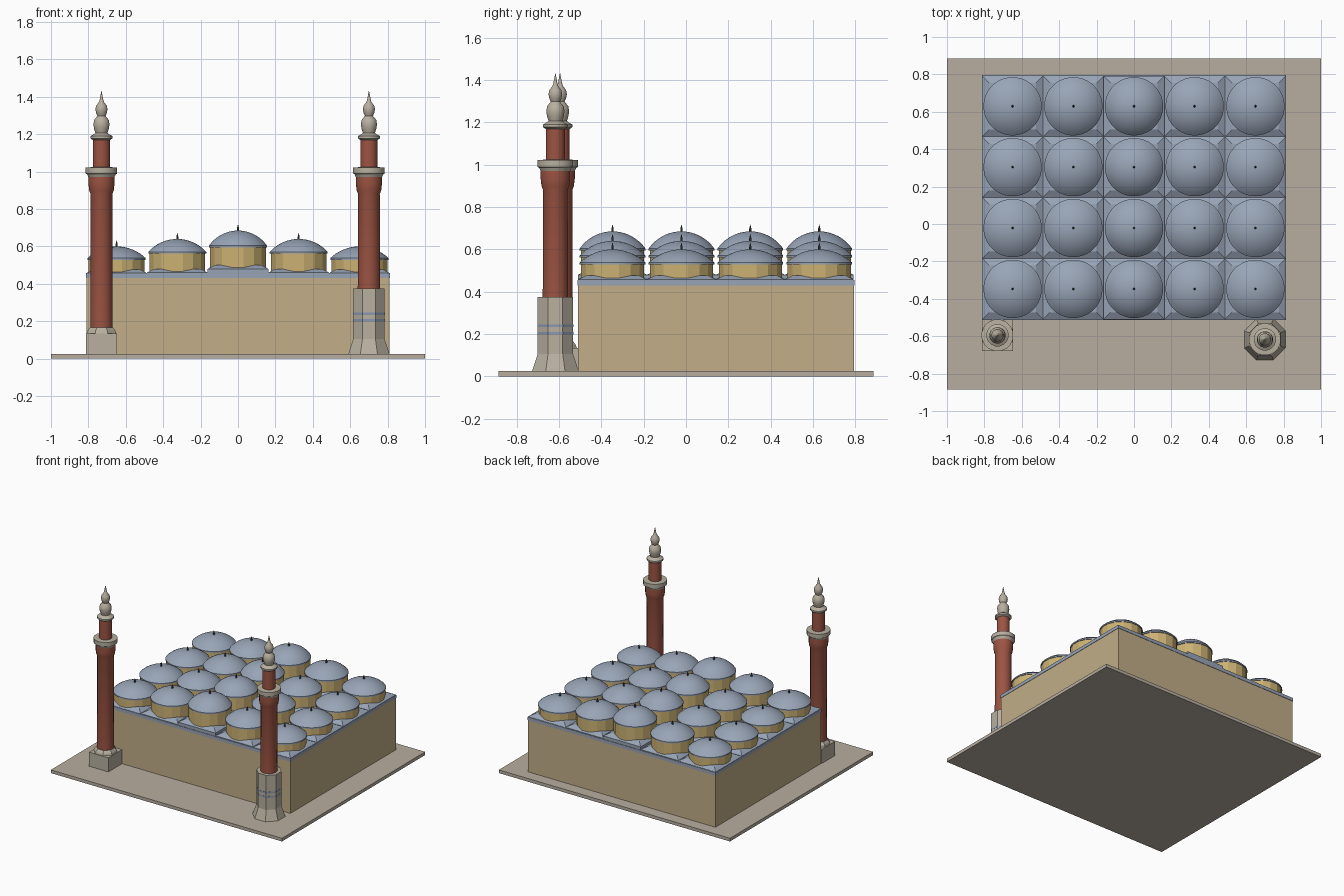
import bpy, bmesh, math

if "Cube" in bpy.data.objects:
    bpy.data.objects.remove(bpy.data.objects["Cube"])


def material(name, rgb):
    m = bpy.data.materials.new(name)
    lin = [(c / 255 / 12.92) if c < 11 else ((c / 255 + 0.055) / 1.055) ** 2.4 for c in rgb]
    m.diffuse_color = (*lin, 1)
    m.use_nodes = True
    m.node_tree.nodes["Principled BSDF"].inputs["Base Color"].default_value = m.diffuse_color
    return m


PAVING = material("paving stone", (184, 174, 160))
WALL = material("sand wall", (194, 174, 136))
DRUM = material("ochre drum", (204, 178, 116))
LEAD = material("lead grey blue", (152, 164, 182))
BRICK = material("red brick", (156, 84, 67))
STONE = material("pale stone", (184, 176, 160))
STRIPE = material("blue stripe", (138, 152, 178))
METAL = material("dark metal", (70, 72, 76))


def finish(name, bm, mat, smooth=None):
    bmesh.ops.recalc_face_normals(bm, faces=bm.faces)
    me = bpy.data.meshes.new(name)
    bm.to_mesh(me)
    bm.free()
    me.materials.append(mat)
    ob = bpy.data.objects.new(name, me)
    bpy.context.collection.objects.link(ob)
    if smooth:
        bpy.context.view_layer.objects.active = ob
        ob.select_set(True)
        bpy.ops.object.shade_smooth_by_angle(angle=math.radians(smooth))
        ob.select_set(False)
    return ob


def box(name, x0, x1, y0, y1, z0, z1, mat):
    bm = bmesh.new()
    bmesh.ops.create_cube(bm, size=1)
    for v in bm.verts:
        v.co = ((x0 + x1) / 2 + v.co.x * (x1 - x0),
                (y0 + y1) / 2 + v.co.y * (y1 - y0),
                (z0 + z1) / 2 + v.co.z * (z1 - z0))
    return finish(name, bm, mat)


def turned(name, cx, cy, profile, sides, mat, smooth=None):
    """Stack of rings from (radius, height) pairs; radius 0 closes to a point.
    Flat sides face the axes."""
    bm = bmesh.new()
    rings = []
    for r, z in profile:
        if r == 0:
            rings.append([bm.verts.new((cx, cy, z))])
        else:
            a = [2 * math.pi * (i + 0.5) / sides for i in range(sides)]
            rings.append([bm.verts.new((cx + r * math.cos(t), cy + r * math.sin(t), z)) for t in a])
    for lo, hi in zip(rings, rings[1:]):
        for i in range(sides):
            j = (i + 1) % sides
            if len(hi) == 1:
                bm.faces.new((lo[i], lo[j], hi[0]))
            else:
                bm.faces.new((lo[i], lo[j], hi[j], hi[i]))
    for ring in (rings[0], rings[-1]):
        if len(ring) > 1:
            bm.faces.new(ring)
    return finish(name, bm, mat, smooth)


# Ground slab, hall and lead cornice
box("ground_slab", -1, 1, -0.885, 0.885, 0, 0.025, PAVING)
box("hall_walls", -0.81, 0.81, -0.51, 0.793, 0.025, 0.43, WALL)
box("roof_cornice", -0.813, 0.813, -0.513, 0.796, 0.43, 0.455, LEAD)

# Roof bays: (drum base, drum top, dome top) by distance from the middle aisle
LEVELS = {0: (0.488, 0.598, 0.685), 1: (0.468, 0.565, 0.64), 2: (0.465, 0.532, 0.60)}
PITCH = 0.3255
RIM = 0.156


def roof_bay(x, y, low, drum_top, dome_top):
    # raised square with a hipped top
    h, q = PITCH / 2, math.sqrt(2)
    turned("roof_bay", x, y, [(h * q, 0.45), (h * q, low - 0.008), (0.125 * q, low + 0.012),
                              (0, low + 0.014)], 4, LEAD)
    turned("dome_drum", x, y, [(0.152, low - 0.006), (0.152, drum_top)], 16, DRUM)
    # shallow spherical cap with a thin eave
    rise = dome_top - drum_top - 0.006
    big = (RIM ** 2 + rise ** 2) / (2 * rise)
    half = math.asin(min(1, RIM / big))
    cap = [(RIM, drum_top - 0.004)]
    for k in range(8):
        t = half * (1 - k / 8)
        cap.append((big * math.sin(t), dome_top - big + big * math.cos(t)))
    cap.append((0, dome_top))
    turned("dome", x, y, cap, 32, LEAD, 30)
    turned("dome_finial", x, y, [(0.006, dome_top - 0.003), (0.006, dome_top + 0.012),
                                 (0, dome_top + 0.034)], 8, METAL)


for col in range(-2, 3):
    for row in range(4):
        roof_bay(col * 0.3245, -0.347 + row * PITCH, *LEVELS[abs(col)])


# Minaret upper parts, shared by both towers
def minaret(x, y, foot):
    turned("minaret_shaft", x, y, [(0.061, foot), (0.059, 0.88), (0.067, 0.90), (0.071, 0.935),
                                   (0.071, 0.975)], 16, BRICK, 25)
    turned("minaret_balcony", x, y, [(0.071, 0.97), (0.078, 0.985), (0.086, 0.99), (0.086, 1.022),
                                     (0.05, 1.024)], 16, STONE, 25)
    turned("minaret_upper_shaft", x, y, [(0.046, 1.02), (0.046, 1.172)], 16, BRICK, 25)
    turned("minaret_cap", x, y, [(0.046, 1.168), (0.060, 1.178), (0.060, 1.19), (0.046, 1.197),
                                 (0.033, 1.207), (0.040, 1.228), (0.044, 1.252), (0.040, 1.276),
                                 (0.022, 1.298), (0.029, 1.313), (0.033, 1.333), (0.029, 1.352),
                                 (0.014, 1.372), (0.009, 1.388), (0.006, 1.405), (0, 1.435)],
           16, STONE, 40)


# Left minaret: square plinth with a chamfered collar
LX, LY = -0.73, -0.595
box("square_plinth", LX - 0.084, LX + 0.084, LY - 0.084, LY + 0.084, 0.025, 0.135, STONE)
turned("plinth_collar", LX, LY, [(0.086, 0.134), (0.080, 0.15), (0.066, 0.167)], 8, STONE)
minaret(LX, LY, 0.16)

# Right minaret: flared octagonal base with two thin stripes
RX, RY = 0.70, -0.617
OCT = 1 / math.cos(math.pi / 8)
turned("octagonal_base", RX, RY, [(0.11 * OCT, 0.025), (0.084 * OCT, 0.105),
                                  (0.084 * OCT, 0.375)], 8, STONE)
for z in (0.205, 0.24):
    turned("base_stripe", RX, RY, [(0.085 * OCT, z - 0.006), (0.085 * OCT, z + 0.006)], 8, STRIPE)
minaret(RX, RY, 0.37)
